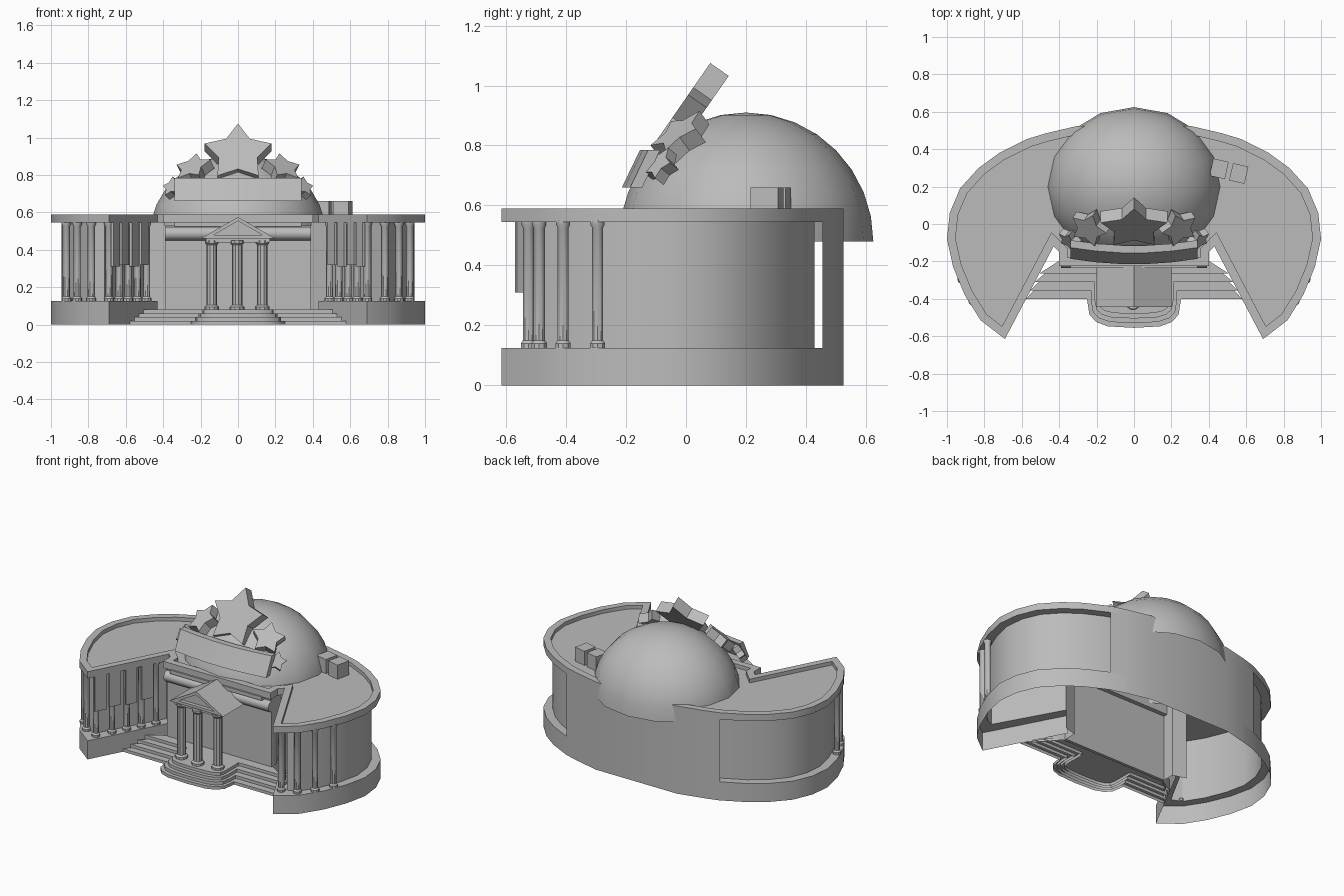
import bpy, bmesh
from math import sin, cos, pi
from mathutils import Matrix, Vector

cube = bpy.data.objects.get("Cube")
if cube:
    bpy.data.objects.remove(cube, do_unlink=True)

stone = bpy.data.materials.new("grey stone")
stone.use_nodes = True
stone.diffuse_color = (0.5, 0.5, 0.5, 1)
stone.node_tree.nodes["Principled BSDF"].inputs["Base Color"].default_value = (0.5, 0.5, 0.5, 1)


def finish(name, bm, matrix=None):
    bmesh.ops.recalc_face_normals(bm, faces=bm.faces)
    if matrix:
        bm.transform(matrix)
    mesh = bpy.data.meshes.new(name)
    bm.to_mesh(mesh)
    bm.free()
    mesh.materials.append(stone)
    obj = bpy.data.objects.new(name, mesh)
    bpy.context.collection.objects.link(obj)
    bpy.ops.object.select_all(action='DESELECT')
    obj.select_set(True)
    bpy.context.view_layer.objects.active = obj
    bpy.ops.object.shade_smooth_by_angle(angle=0.6)


def prism(name, pts, z0, z1, bottom=True, inset=0, sink=0, matrix=None):
    """Extrude a plan outline, with an optional sunken panel in the top."""
    bm = bmesh.new()
    low = [bm.verts.new((x, y, z0)) for x, y in pts]
    high = [bm.verts.new((x, y, z1)) for x, y in pts]
    n = len(pts)
    for i in range(n):
        j = (i + 1) % n
        bm.faces.new((low[i], low[j], high[j], high[i]))
    top = bm.faces.new(high)
    base = bm.faces.new(low[::-1])
    bmesh.ops.recalc_face_normals(bm, faces=bm.faces)
    if inset:
        bmesh.ops.inset_region(bm, faces=[top], thickness=inset, use_even_offset=True)
        inner = bmesh.ops.extrude_face_region(bm, geom=[top])
        moved = [v for v in inner["geom"] if isinstance(v, bmesh.types.BMVert)]
        bmesh.ops.translate(bm, verts=moved, vec=(0, 0, -sink))
        if top.is_valid:
            bm.faces.remove(top)
    if not bottom:
        bm.faces.remove(base)
    finish(name, bm, matrix)


def shell(name, rows):
    """Open sheet through rows of points."""
    bm = bmesh.new()
    grid = [[bm.verts.new(p) for p in row] for row in rows]
    for a, b in zip(grid, grid[1:]):
        for k in range(len(a) - 1):
            bm.faces.new((a[k], a[k + 1], b[k + 1], b[k]))
    finish(name, bm)


def box(name, x0, x1, y0, y1, z0, z1, matrix=None):
    prism(name, [(x0, y0), (x1, y0), (x1, y1), (x0, y1)], z0, z1, matrix=matrix)


def column(name, x, y, z0, z1, r):
    """Round shaft with a wider foot and cap."""
    profile = [(r * 1.4, z0), (r * 1.4, z0 + .015), (r, z0 + .025),
               (r, z1 - .025), (r * 1.3, z1 - .015), (r * 1.3, z1)]
    bm = bmesh.new()
    rings = [[bm.verts.new((x + q * cos(k * pi / 5), y + q * sin(k * pi / 5), z))
              for k in range(10)] for q, z in profile]
    for a, b in zip(rings, rings[1:]):
        for k in range(10):
            bm.faces.new((a[k], a[k - 1], b[k - 1], b[k]))
    bm.faces.new(rings[0])
    bm.faces.new(rings[-1])
    finish(name, bm)


def star(name, centre, normal, radius, depth, roll=0):
    pts = []
    for k in range(10):
        q = radius if k % 2 == 0 else radius * .58
        a = pi / 2 + roll + k * pi / 5
        pts.append((q * cos(a), q * sin(a)))
    n = Vector(normal).normalized()
    right = Vector((0, 0, 1)).cross(n).normalized()
    rot = Matrix((right, n.cross(right), n)).transposed().to_4x4()
    prism(name, pts, -depth / 2, depth / 2, matrix=Matrix.Translation(centre) @ rot)


# Half plan of the outer wall, from the wing tip round to the back
arc = [(.69, -.615), (.82, -.515), (.905, -.38), (.967, -.23), (1, -.08), (.985, .06),
       (.93, .19), (.83, .30), (.72, .38), (.57, .455), (.47, .485), (.30, .525)]
corner = (.43, -.12)

# Wings: hollow shell of plinth, ledge and recessed wall
for s, side in ((1, "left"), (-1, "right")):
    outer = [corner] + arc[:11]
    wall = [(.48, -.075), (.715, -.50)]
    wall += [(.43 + (x - .43) * .9, -.08 + (y + .08) * .9) for x, y in arc[1:11]]
    levels = ((outer, 0), (outer, .125), (wall, .125), (wall, .55))
    shell(side + "_wing", [[(x * s, y, z) for x, y in row] for row, z in levels])

    # Colonnade along the slanted front and the curved end
    slant = [(.465 + .245 * t, -.13 - .43 * t) for t in (.1, .3, .5, .7, .92)]
    for i, (x, y) in enumerate(slant + [(.785, -.49), (.86, -.41), (.918, -.295)]):
        column(f"{side}_wing_column_{i + 1}", x * s, y, .125, .55, .019)

    # Hanging banners on the slanted front
    for i, t in enumerate((.26, .46, .66, .84)):
        a, b = [(.43 + .26 * u, -.12 - .495 * u) for u in (t - .07, t + .07)]
        strip = [a, b, (b[0] + .012, b[1] + .006), (a[0] + .012, a[1] + .006)]
        prism(f"{side}_banner_{i + 1}", [(x * s, y) for x, y in strip], .32 - .01 * (i % 2), .55)

    # Return wall between wing and facade
    shell(side + "_return_wall", [[(.39 * s, -.2, z), (.39 * s, -.1, z), (.48 * s, -.075, z)]
                                  for z in (0, .55)])

# Back wall and roof with a raised rim
shell("back_wall", [[(x, y, z) for x, y in arc[9:] + [(-x, y) for x, y in arc[:8:-1]]]
                    for z in (0, .55)])
half = [(.40, -.225), (.40, -.15), corner] + arc
prism("roof", half + [(-x, y) for x, y in half[::-1]], .545, .59, inset=.045, sink=.025)

# Facade with its mouldings
box("facade_wall", -.39, .39, -.2, -.18, 0, .46)
box("facade_frieze", -.39, .39, -.2, -.15, .45, .53)
box("facade_cornice", -.34, .34, -.235, -.15, .525, .55)
bm = bmesh.new()
bmesh.ops.create_cone(bm, cap_ends=True, segments=12, radius1=.036, radius2=.036, depth=.78)
finish("facade_roll", bm, Matrix.Translation((0, -.2, .487)) @ Matrix.Rotation(pi / 2, 4, 'Y'))

# Steps with a rounded landing under the porch
for i in range(4):
    y = -.40 + .045 * i
    edge = .43 + .26 * (-.12 - y) / .495
    w, d = .25 - .02 * i, .145 - .025 * i
    bow = [(w, y)]
    for k in range(9):
        a = pi * k / 8
        c, q = cos(a), sin(a)
        bow.append((w * abs(c) ** .6 * (1 if c > 0 else -1), -.41 - d * q ** .7))
    bow.append((-w, y))
    prism(f"step_{i + 1}", [(edge, y)] + bow + [(-edge, y), (-.39, -.19), (.39, -.19)],
          0, .02 * (i + 1), bottom=False)

# Porch
for i, (x, y) in enumerate(((-.14, -.40), (-.005, -.42), (.13, -.40))):
    column(f"porch_column_{i + 1}", x, y, .08, .45, .028)
box("porch_beam", -.17, .17, -.43, -.19, .44, .465)
upright = Matrix.Rotation(pi / 2, 4, 'X')
prism("porch_pediment", [(-.2, .46), (.2, .46), (0, .575)], .18, .445,
      inset=.018, sink=.025, matrix=upright)

# Dome
bm = bmesh.new()
bmesh.ops.create_uvsphere(bm, u_segments=16, v_segments=16, radius=1)
bmesh.ops.bisect_plane(bm, geom=bm.verts[:] + bm.edges[:] + bm.faces[:],
                       plane_co=(0, 0, 0), plane_no=(0, 0, -1), clear_outer=True)
finish("dome", bm, Matrix.Translation((0, .2, .48)) @ Matrix.Diagonal((.47, .425, .43, 1)))

# Stars and curved sign plate leaning on the dome
star("large_star", (0, .005, .9), (0, -.82, .57), .187, .075)
for s, side in ((1, "left"), (-1, "right")):
    star(side + "_medium_star", (.235 * s, -.015, .825), (.36 * s, -.55, .75), .105, .06, -.2 * s)
    star(side + "_small_star", (.343 * s, -.08, .73), (.55 * s, -.62, .5), .062, .045, -.3 * s)
front = [(x, -.215 + .25 * x * x) for x in (-.34, -.2, -.07, .07, .2, .34)]
behind = [(x, y + .04) for x, y in front[::-1]]
lean = Matrix.Identity(4)
lean[1][2] = .48
prism("sign_plate", front + behind, 0, .125, matrix=Matrix.Translation((0, 0, .66)) @ lean)

# Rooftop boxes
for i, (x, y) in enumerate(((.455, .295), (.56, .27))):
    box(f"roof_box_{i + 1}", -.042, .042, -.047, .047, .56, .66,
        matrix=Matrix.Translation((x, y, 0)) @ Matrix.Rotation(-.22, 4, 'Z'))
